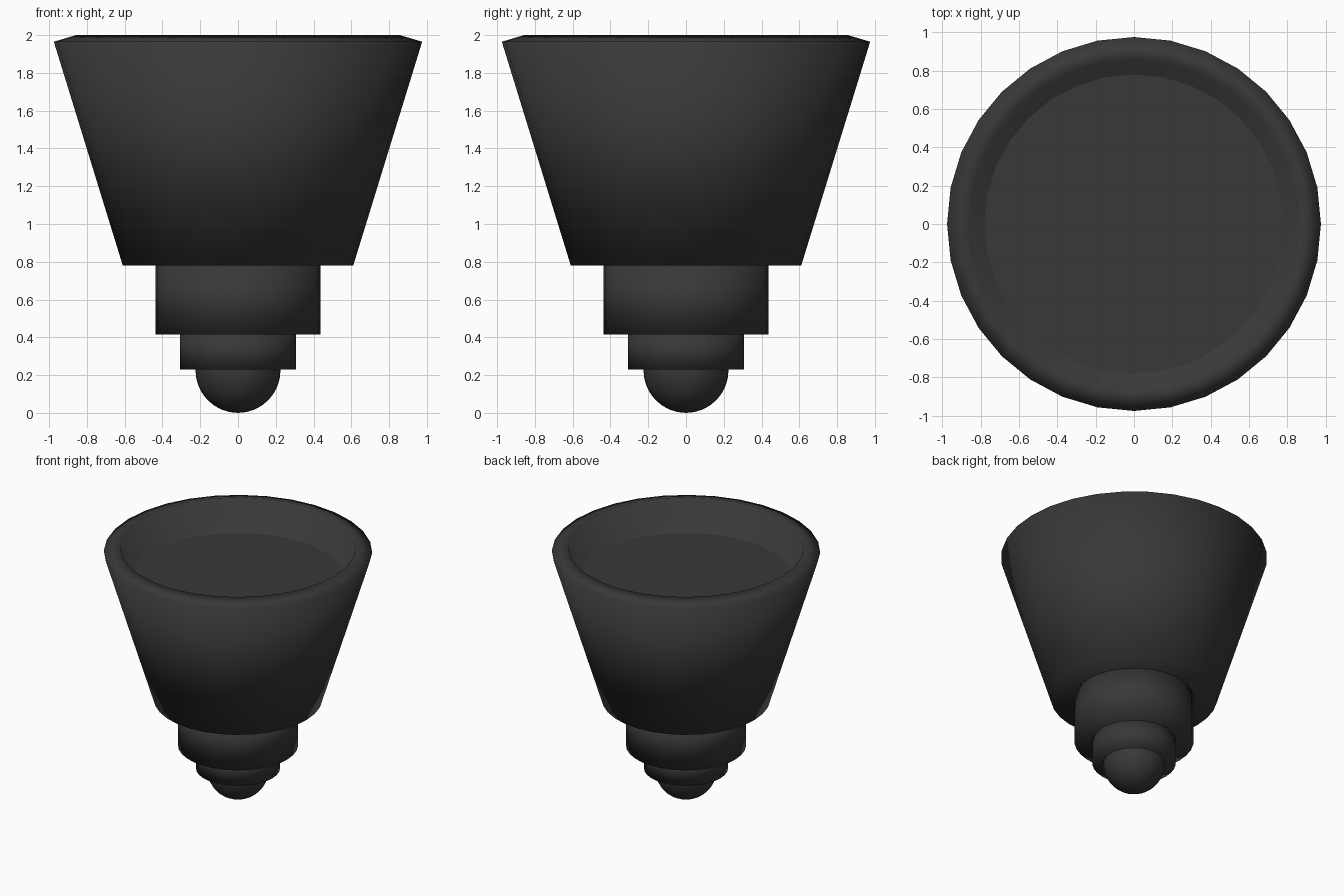
import bpy, bmesh, math

if "Cube" in bpy.data.objects:
    bpy.data.objects.remove(bpy.data.objects["Cube"])

dark = bpy.data.materials.new("dark_grey")
dark.diffuse_color = (0.04, 0.04, 0.04, 1)
dark.use_nodes = True
dark.node_tree.nodes["Principled BSDF"].inputs["Base Color"].default_value = dark.diffuse_color
SIDES = 32


def lathe(name, profile, smooth=True):
    """Revolve (radius, z) points; radius 0 becomes a pole."""
    bm = bmesh.new()
    rings = []
    for r, z in profile:
        if r == 0:
            rings.append([bm.verts.new((0, 0, z))] * SIDES)
        else:
            rings.append([bm.verts.new((r * math.sin(2 * math.pi * i / SIDES),
                                        r * math.cos(2 * math.pi * i / SIDES), z))
                          for i in range(SIDES)])
    for a, b in zip(rings, rings[1:]):
        for i in range(SIDES):
            j = (i + 1) % SIDES
            loop = list(dict.fromkeys((a[i], a[j], b[j], b[i])))
            bm.faces.new(loop).smooth = smooth
    bmesh.ops.recalc_face_normals(bm, faces=bm.faces)
    mesh = bpy.data.meshes.new(name)
    bm.to_mesh(mesh)
    bm.free()
    mesh.materials.append(dark)
    obj = bpy.data.objects.new(name, mesh)
    bpy.context.collection.objects.link(obj)
    return obj


# Thick-walled flared cup with a soft rim
lathe("flared_cup", [(0, 0.78), (0.61, 0.78), (0.975, 1.965),
                     (0.857, 2.0), (0.50, 0.84), (0, 0.84)])
# Flat disc recessed in the cup
lathe("recessed_disc", [(0, 1.70), (0.77, 1.70), (0.785, 1.75), (0, 1.75)], False)
# Stepped collars under the cup
lathe("upper_collar", [(0, 0.415), (0.437, 0.415), (0.437, 0.79), (0, 0.79)])
lathe("lower_collar", [(0, 0.23), (0.306, 0.23), (0.306, 0.43), (0, 0.43)])
# Ball tip
N = 16
ball = [(0, 0)] + [(0.225 * math.sin(math.pi * k / N),
                    0.225 - 0.225 * math.cos(math.pi * k / N)) for k in range(1, N)]
lathe("ball_tip", ball + [(0, 0.45)])
